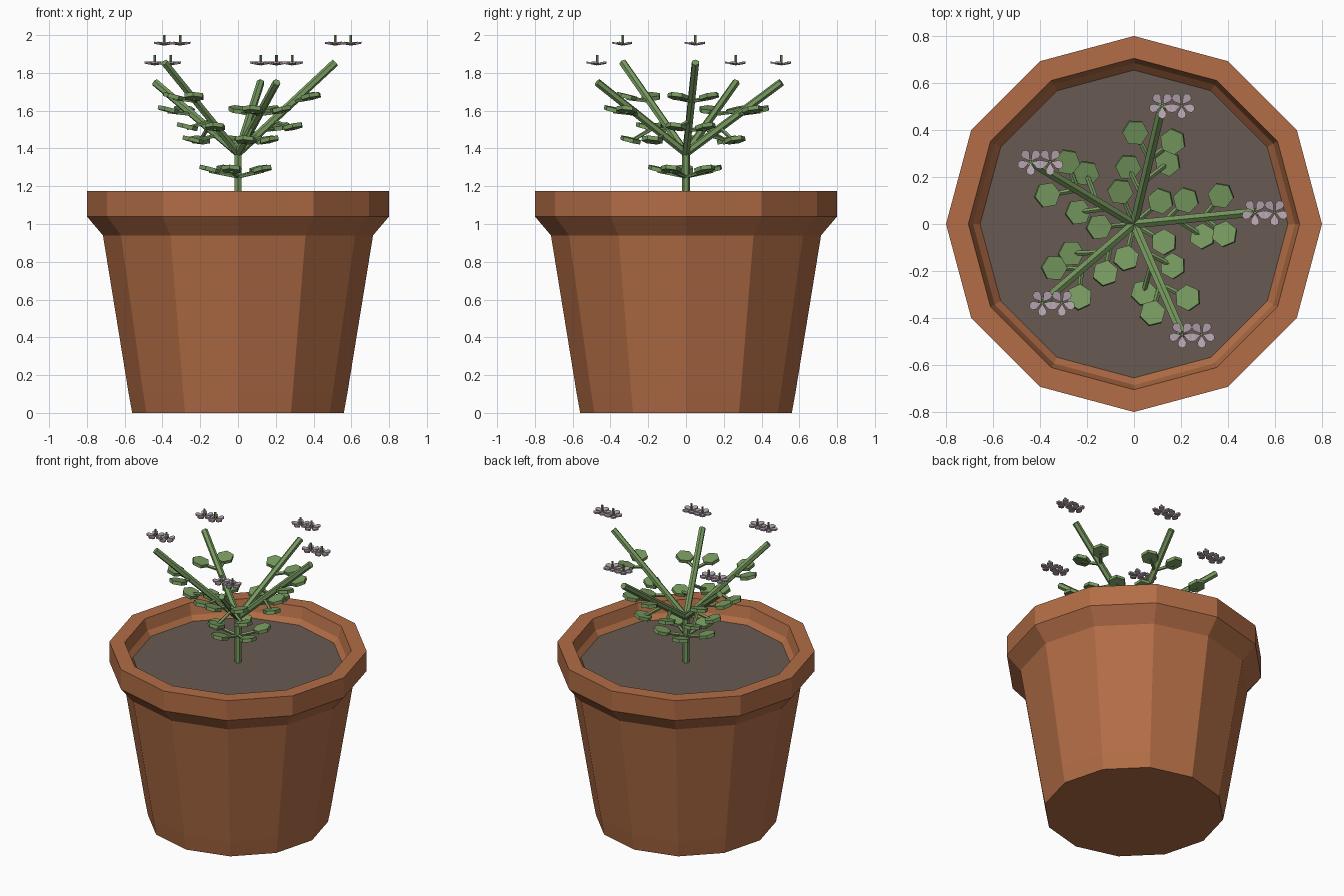
import bpy, bmesh, math
from mathutils import Vector, Matrix

if "Cube" in bpy.data.objects:
    bpy.data.objects.remove(bpy.data.objects["Cube"])


def material(name, rgb):
    m = bpy.data.materials.new(name)
    m.diffuse_color = (*rgb, 1)
    m.use_nodes = True
    m.node_tree.nodes["Principled BSDF"].inputs["Base Color"].default_value = m.diffuse_color
    return m


terracotta = material("terracotta", (0.445, 0.153, 0.061))
earth = material("dark earth", (0.138, 0.105, 0.084))
green = material("leaf green", (0.188, 0.328, 0.117))
mauve = material("pale mauve", (0.479, 0.381, 0.445))


def finish(name, bm, mat):
    me = bpy.data.meshes.new(name)
    bm.to_mesh(me)
    bm.free()
    me.materials.append(mat)
    ob = bpy.data.objects.new(name, me)
    bpy.context.collection.objects.link(ob)
    return ob


def lathe(bm, profile, n=12):
    rings = [[bm.verts.new((r * math.cos(2 * math.pi * i / n),
                            r * math.sin(2 * math.pi * i / n), z))
              for i in range(n)] for r, z in profile]
    for a, b in zip(rings, rings[1:]):
        for i in range(n):
            j = (i + 1) % n
            bm.faces.new((a[i], a[j], b[j], b[i]))
    return rings


def tube(bm, p, q, r, n=6):
    p, q = Vector(p), Vector(q)
    d = q - p
    mat = Matrix.Translation((p + q) / 2) @ d.to_track_quat('Z', 'Y').to_matrix().to_4x4()
    bmesh.ops.create_cone(bm, cap_ends=True, segments=n, radius1=r, radius2=r,
                          depth=d.length, matrix=mat)


def leaf(bm, root, centre):
    # short stalk plus a thick six-sided blade, tilted up on its outer side
    root, c = Vector(root), Vector(centre)
    out = Vector((c.x - root.x, c.y - root.y, 0)).normalized()
    normal = (Vector((0, 0, 1)) - 0.25 * out).normalized()
    tube(bm, root, c - normal * 0.01, 0.011, 5)
    tube(bm, c - normal * 0.011, c + normal * 0.011, 0.056, 6)


# Pot with flared rim and inner lip
bm = bmesh.new()
rings = lathe(bm, [(0.56, 0), (0.58, 0.11), (0.715, 0.94), (0.8, 1.04), (0.8, 1.175),
                   (0.705, 1.175), (0.685, 1.10), (0.65, 1.06)])
bm.faces.new(rings[0][::-1])
finish("pot", bm, terracotta)

# Soil
bm = bmesh.new()
bm.faces.new(lathe(bm, [(0.655, 1.07)])[0])
finish("soil", bm, earth)

# Main stem, branches, leaves and blossoms
tips = [(0.515, 0.05, 1.855), (0.12, 0.505, 1.75), (-0.44, 0.265, 1.75),
        (-0.39, -0.335, 1.855), (0.205, -0.47, 1.75)]
fork = Vector((0, 0, 1.375))
stems, leaves, petals, pistils = (bmesh.new() for _ in range(4))
tube(stems, (0, 0, 1.06), (0, 0, 1.40), 0.021)

# Lower ring of leaves
for k in range(5):
    a = math.radians(41 + 72 * k)
    leaf(leaves, (0, 0, 1.25), (0.15 * math.cos(a), 0.15 * math.sin(a), 1.29))

for tip in tips:
    tip = Vector(tip)
    tube(stems, fork, tip, 0.021)
    along = Vector((tip.x, tip.y, 0))
    reach = along.length
    along.normalize()
    side = Vector((-along.y, along.x, 0))
    lift = 0.07 if tip.z > 1.8 else 0
    # two leaf pairs per branch
    for s, w, z in ((0.23, 0.08, 1.445), (0.285, -0.08, 1.445),
                    (0.38, 0.085, 1.605), (0.38, -0.08, 1.605)):
        c = along * s + side * w + Vector((0, 0, z + lift))
        t = (c.z - 0.025 - fork.z) / (tip.z - fork.z)
        leaf(leaves, fork.lerp(tip, max(t, (s - 0.10) / reach)), c)
    # two five-petalled flowers floating above each tip
    for dx in (0, 0.083):
        base = Vector((tip.x + dx, tip.y, tip.z + 0.095))
        tube(pistils, base, base + Vector((0, 0, 0.05)), 0.007, 5)
        for k in range(5):
            m = Matrix.Translation(base) @ Matrix.Rotation(math.radians(72 * k - 90), 4, 'Z')
            outline = ((0.004, 0, 0), (0.034, -0.018, 0.006), (0.05, -0.016, 0.009),
                       (0.058, 0, 0.01), (0.05, 0.016, 0.009), (0.034, 0.018, 0.006))
            top = [petals.verts.new(m @ Vector((x, y, z + 0.005))) for x, y, z in outline]
            low = [petals.verts.new(m @ Vector((x, y, z - 0.005))) for x, y, z in outline]
            petals.faces.new(top)
            petals.faces.new(low[::-1])
            for i in range(6):
                j = (i + 1) % 6
                petals.faces.new((low[i], low[j], top[j], top[i]))

finish("stems", stems, green)
finish("leaves", leaves, green)
finish("flower_petals", petals, mauve)
finish("flower_pistils", pistils, green)
